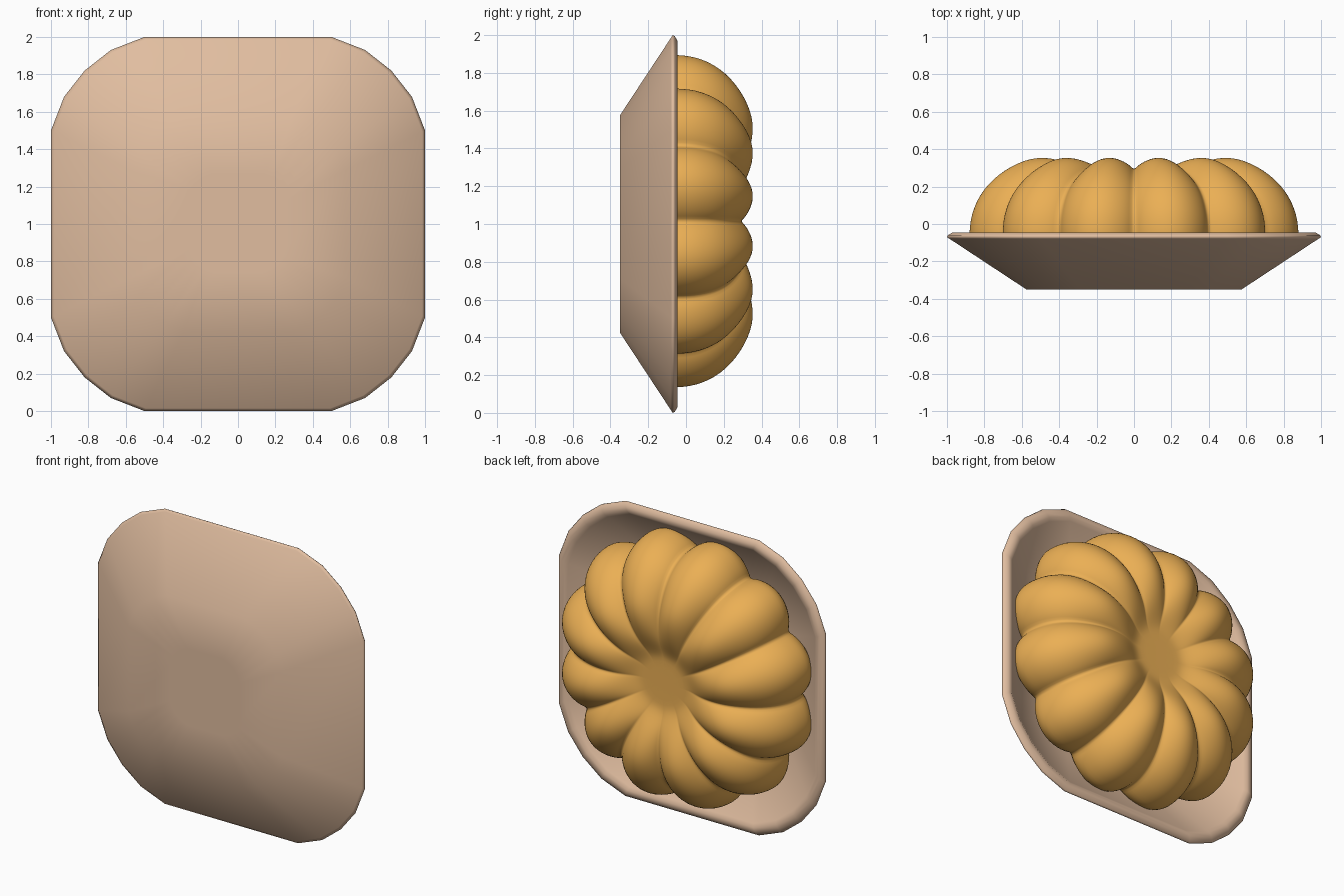
import bpy, bmesh, math

if "Cube" in bpy.data.objects:
    bpy.data.objects.remove(bpy.data.objects["Cube"])

CENTRE_Z = 1.0


def material(name, rgb):
    m = bpy.data.materials.new(name)
    m.diffuse_color = (*rgb, 1)
    m.use_nodes = True
    m.node_tree.nodes["Principled BSDF"].inputs["Base Color"].default_value = m.diffuse_color
    return m


def loft(name, rings, mat):
    """Skin a list of equally long closed rings and cap both ends."""
    bm = bmesh.new()
    loops = [[bm.verts.new(p) for p in ring] for ring in rings]
    n = len(loops[0])
    for a, b in zip(loops, loops[1:]):
        for i in range(n):
            j = (i + 1) % n
            bm.faces.new((a[i], a[j], b[j], b[i]))
    bm.faces.new(loops[0])
    bm.faces.new(loops[-1])
    bmesh.ops.recalc_face_normals(bm, faces=bm.faces)
    for f in bm.faces:
        f.smooth = True
    me = bpy.data.meshes.new(name)
    bm.to_mesh(me)
    bm.free()
    ob = bpy.data.objects.new(name, me)
    ob.location.z = CENTRE_Z
    me.materials.append(mat)
    bpy.context.collection.objects.link(ob)
    return ob


# Dish: rounded square outline, four facets per corner
corner = [(1, .5), (.93, .68), (.82, .82), (.68, .93), (.5, 1)]
outline = []
for q in range(4):
    c, s = [(1, 0), (0, 1), (-1, 0), (0, -1)][q]
    outline += [(x * c - z * s, x * s + z * c) for x, z in corner]

# (scale, y) from the underside, round the rim, into the bowl
dish_profile = [(.26, -.35), (.575, -.35), (.985, -.08), (1, -.07), (.995, -.06),
                (.97, -.045), (.945, -.045), (.925, -.06), (.56, -.305), (.26, -.305)]
loft("dish", [[(x * k, y, z * k) for x, z in outline] for k, y in dish_profile],
     material("clay", (.75, .51, .35)))

# Cake: matching crest and groove profiles as (radius, y)
crest = [(.60, -.20), (.80, -.19), (.875, -.14), (.90, -.09), (.906, -.05), (.898, .02),
         (.883, .08), (.85, .15), (.805, .21), (.745, .265), (.675, .31), (.60, .342),
         (.53, .356), (.46, .352), (.39, .335), (.32, .308), (.26, .277), (.21, .252),
         (.17, .241), (.13, .24)]
groove = [(.56, -.20), (.72, -.19), (.775, -.14), (.79, -.09), (.795, -.05), (.79, .02),
          (.775, .07), (.75, .125), (.715, .17), (.67, .21), (.61, .243), (.55, .267),
          (.49, .283), (.43, .291), (.37, .291), (.31, .283), (.255, .265), (.21, .248),
          (.17, .241), (.13, .24)]
LOBES, STEPS = 12, 16
N = LOBES * STEPS
rings = []
for (rc, yc), (rg, yg) in zip(crest, groove):
    ring = []
    for i in range(N):
        a = 2 * math.pi * i / N
        f = abs(math.sin(LOBES * a / 2)) ** .8
        r, y = rg + (rc - rg) * f, yg + (yc - yg) * f
        ring.append((r * math.cos(a), y, r * math.sin(a)))
    rings.append(ring)
cake = loft("fluted_cake", rings, material("golden_crust", (.83, .43, .09)))
cake.location.z = CENTRE_Z + .015
sub = cake.modifiers.new("soften", 'SUBSURF')
sub.levels = sub.render_levels = 1
